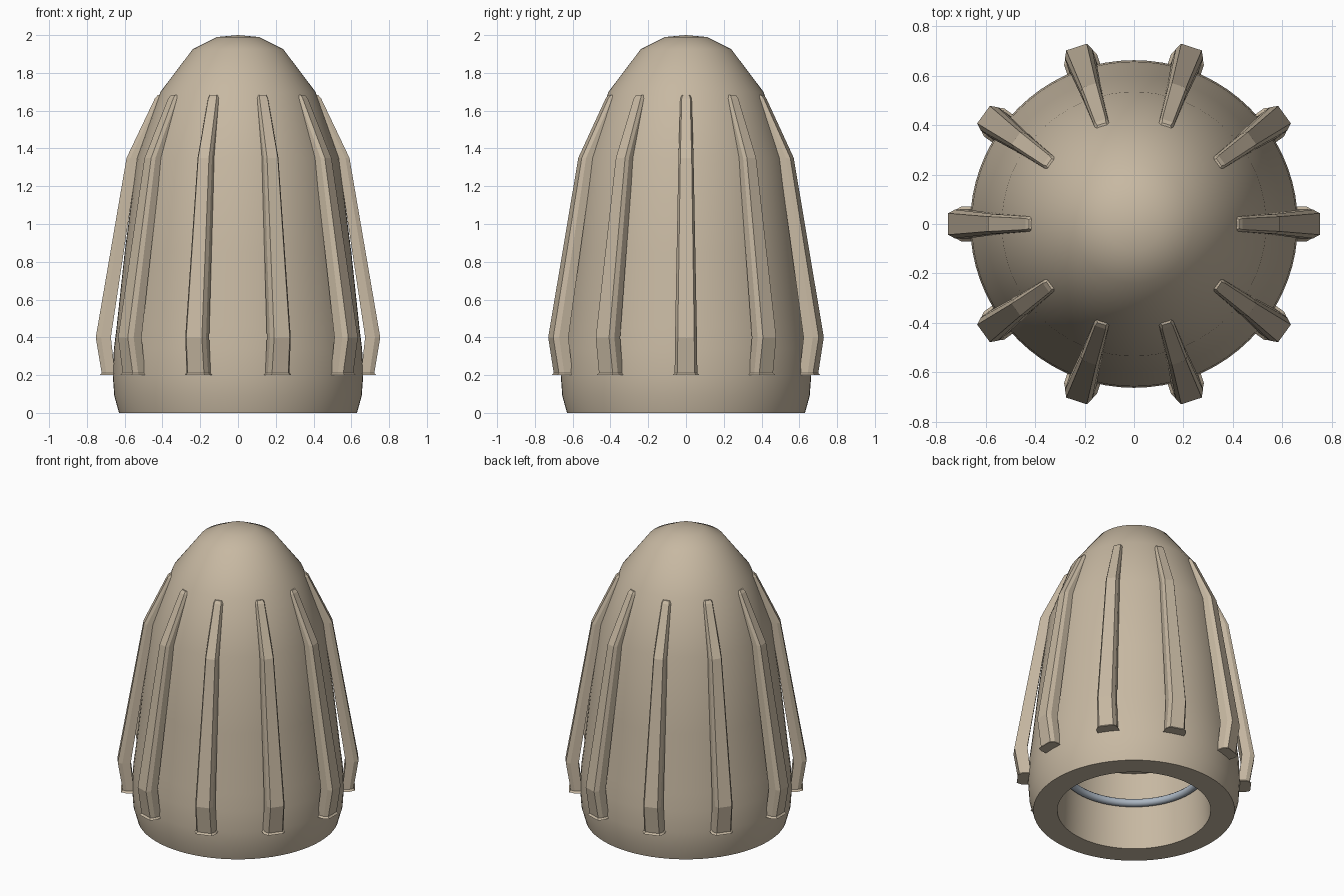
import bpy, bmesh, math
from mathutils import Vector

old = bpy.data.objects.get("Cube")
if old:
    bpy.data.objects.remove(old, do_unlink=True)


def material(name, rgb):
    mat = bpy.data.materials.new(name)
    mat.use_nodes = True
    mat.diffuse_color = (*rgb, 1)
    mat.node_tree.nodes["Principled BSDF"].inputs["Base Color"].default_value = (*rgb, 1)
    return mat


tan = material("tan", (0.57, 0.48, 0.36))
steel = material("blue grey", (0.40, 0.46, 0.53))


def add_object(name, bm, mat, smooth_angle=None):
    bmesh.ops.remove_doubles(bm, verts=bm.verts, dist=0.0005)
    bmesh.ops.recalc_face_normals(bm, faces=bm.faces)
    mesh = bpy.data.meshes.new(name)
    bm.to_mesh(mesh)
    bm.free()
    mesh.materials.append(mat)
    obj = bpy.data.objects.new(name, mesh)
    bpy.context.collection.objects.link(obj)
    if smooth_angle:
        bpy.ops.object.select_all(action="DESELECT")
        obj.select_set(True)
        bpy.context.view_layer.objects.active = obj
        bpy.ops.object.shade_smooth_by_angle(angle=math.radians(smooth_angle))
    return obj


def lathe(name, profile, mat, closed=False, smooth_angle=40, steps=72):
    bm = bmesh.new()
    verts = [bm.verts.new((r, 0, z)) for r, z in profile]
    edges = [bm.edges.new(pair) for pair in zip(verts, verts[1:])]
    if closed:
        edges.append(bm.edges.new((verts[-1], verts[0])))
    bmesh.ops.spin(bm, geom=verts + edges, axis=(0, 0, 1), cent=(0, 0, 0),
                   angle=math.tau, steps=steps, use_duplicate=False)
    return add_object(name, bm, mat, smooth_angle)


# Domed shell with a socket in its underside
lathe("shell", [(0, 0.53), (0.46, 0.53), (0.48, 0),
                (0.63, 0), (0.655, 0.09), (0.663, 0.2), (0.657, 0.34), (0.642, 0.46),
                (0.60, 0.85), (0.535, 1.35), (0.41, 1.7), (0.24, 1.925),
                (0.11, 1.99), (0, 2.0)], tan)

# Thin ring seated inside the socket
ring = [(0.445 + 0.025 * math.cos(a), 0.31 + 0.025 * math.sin(a))
        for a in (math.tau * i / 12 for i in range(12))]
lathe("socket_ring", ring, steel, closed=True)


def rib(index, count=10):
    angle = math.tau * index / count
    out = Vector((math.cos(angle), math.sin(angle), 0))
    side = Vector((-math.sin(angle), math.cos(angle), 0))
    bm = bmesh.new()
    # inner radius, outer radius, height, half width: from the foot upward
    sections = [(0.640, 0.732, 0.20, 0.070), (0.652, 0.722, 0.212, 0.060),
                (0.673, 0.753, 0.40, 0.058), (0.530, 0.590, 1.35, 0.040),
                (0.385, 0.440, 1.665, 0.030), (0.385, 0.425, 1.682, 0.024)]
    loops = []
    for inner, outer, z, w in sections:
        chamfer = outer - 0.35 * (outer - inner)
        outline = [(inner, -w), (chamfer, -w), (outer, -0.75 * w),
                   (outer, 0.75 * w), (chamfer, w), (inner, w)]
        loops.append([bm.verts.new(out * r + side * s + Vector((0, 0, z)))
                      for r, s in outline])
    for low, high in zip(loops, loops[1:]):
        for i in range(len(low)):
            j = (i + 1) % len(low)
            bm.faces.new((low[i], low[j], high[j], high[i]))
    bm.faces.new(loops[0])
    bm.faces.new(loops[-1])
    add_object(f"rib_{index + 1}", bm, tan)


# Bent ribs around the shell
for i in range(10):
    rib(i)
